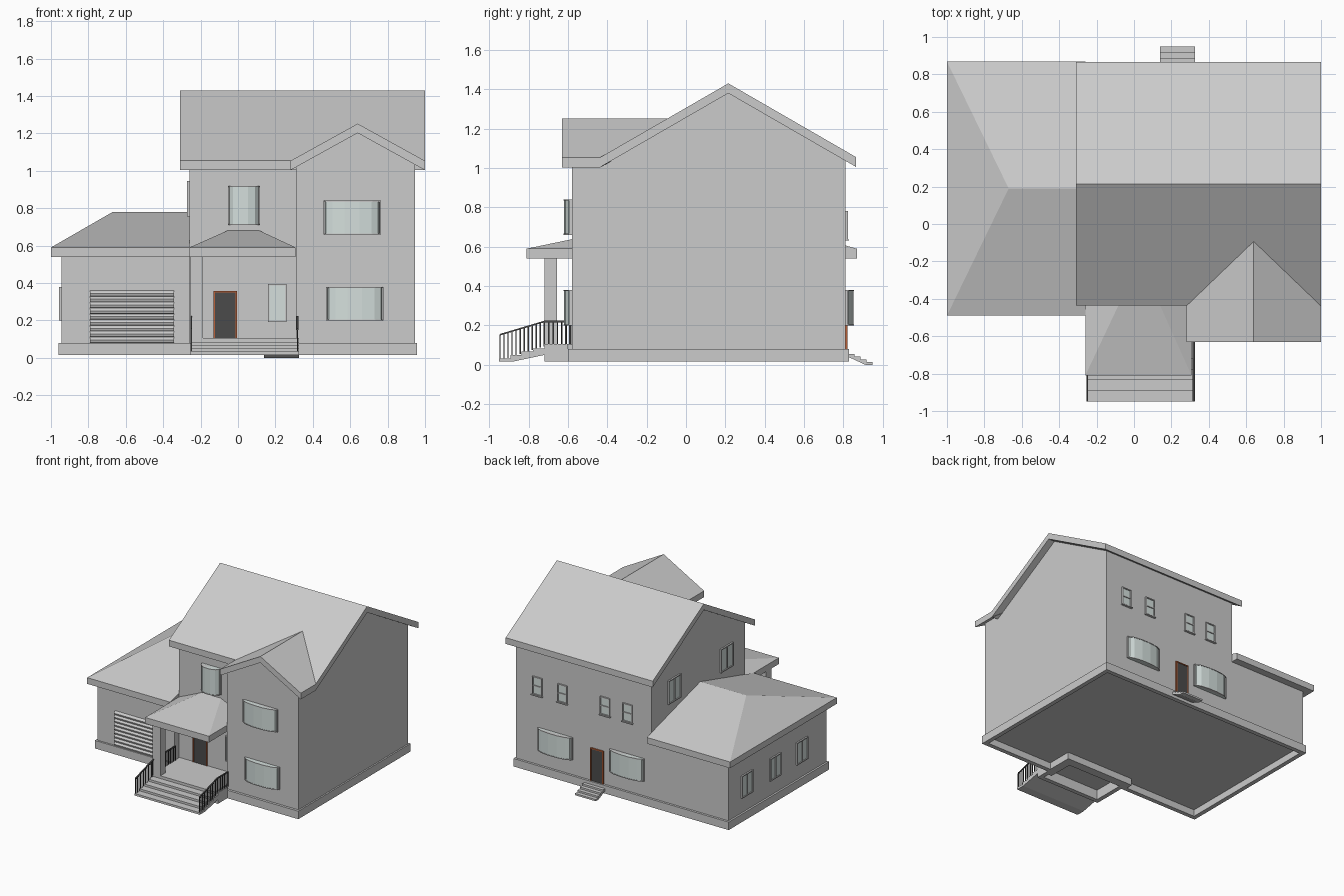
import bpy, bmesh, math
from mathutils import Matrix, Vector

if "Cube" in bpy.data.objects:
    bpy.data.objects.remove(bpy.data.objects["Cube"])

def material(name, rgb):
    m = bpy.data.materials.new(name)
    m.diffuse_color = (*rgb, 1)
    m.use_nodes = True
    m.node_tree.nodes["Principled BSDF"].inputs["Base Color"].default_value = m.diffuse_color
    return m

GLASS = material("glass", (0.66, 0.74, 0.72))
DARK = material("dark_panel", (0.07, 0.07, 0.07))
ORANGE = material("orange_trim", (0.5, 0.12, 0.04))
I = Matrix.Identity(4)

def finish(name, bm, mat=None, M=I):
    bmesh.ops.recalc_face_normals(bm, faces=bm.faces)
    me = bpy.data.meshes.new(name)
    bm.to_mesh(me)
    bm.free()
    me.transform(M)
    ob = bpy.data.objects.new(name, me)
    bpy.context.collection.objects.link(ob)
    if mat:
        me.materials.append(mat)
    return ob

def add_prism(bm, pts, axis, a, b):
    """Extrude a 2D outline along an axis from a to b."""
    put = {'x': lambda p, t: (t, p[0], p[1]), 'y': lambda p, t: (p[0], t, p[1]),
           'z': lambda p, t: (p[0], p[1], t)}[axis]
    lo = [bm.verts.new(put(p, a)) for p in pts]
    hi = [bm.verts.new(put(p, b)) for p in pts]
    n = len(pts)
    bottom = bm.faces.new(lo)
    bm.faces.new(hi)
    for i in range(n):
        j = (i + 1) % n
        bm.faces.new((lo[i], lo[j], hi[j], hi[i]))
    return bottom, hi

def prism(name, pts, axis, a, b, mat=None, M=I):
    bm = bmesh.new()
    add_prism(bm, pts, axis, a, b)
    return finish(name, bm, mat, M)

def rect(x0, x1, y0, y1):
    return [(x0, y0), (x1, y0), (x1, y1), (x0, y1)]

def boxes(name, items, mat=None, M=I):
    bm = bmesh.new()
    for x0, x1, y0, y1, z0, z1 in items:
        add_prism(bm, rect(x0, x1, y0, y1), 'z', z0, z1)
    return finish(name, bm, mat, M)

def hollow_base(name, pts, z0, z1, rim):
    """Plinth with a recessed underside."""
    bm = bmesh.new()
    bottom, _ = add_prism(bm, pts, 'z', z0, z1)
    bmesh.ops.recalc_face_normals(bm, faces=bm.faces)
    bmesh.ops.inset_region(bm, faces=[bottom], thickness=rim, use_even_offset=True)
    ring = list(bottom.verts)
    up = bmesh.ops.extrude_face_region(bm, geom=[bottom])
    if bottom.is_valid:
        bm.faces.remove(bottom)
    for v in [g for g in up['geom'] if isinstance(g, bmesh.types.BMVert)]:
        v.co.z = z1 - 0.01
    return finish(name, bm)

def hip_roof(name, x0, x1, y0, y1, ridge, z0=0.54, z1=0.59):
    """Fascia slab topped by slopes to a two-point ridge."""
    bm = bmesh.new()
    _, c = add_prism(bm, rect(x0, x1, y0, y1), 'z', z0, z1)
    bm.faces.remove(bm.faces.get(c))
    a, b = [bm.verts.new(p) for p in ridge]
    for f in ((c[0], c[1], b, a), (c[1], c[2], b), (c[2], c[3], a, b), (c[3], c[0], a)):
        bm.faces.new(f)
    return finish(name, bm)

def stairs(name, x0, x1, y0, zt, run, rise, n, under):
    pts, y, z = [(y0, zt)], y0, zt
    for i in range(n):
        z -= rise
        pts.append((y, z))
        y += run
        pts.append((y, z))
    pts += [(y, z - rise), (y - run * 1.2, z - rise), (y0, under)]
    prism(name, pts, 'x', x0, x1)

# Foundation and porch base
hollow_base("foundation", [(-.96, -.45), (-.245, -.45), (-.245, -.395), (.295, -.395),
            (.295, -.6), (.957, -.6), (.957, .828), (-.96, .828)], .016, .08, .035)
hollow_base("porch_base", [(-.255, -.72), (.325, -.72), (.325, -.6), (.295, -.6),
            (.295, -.395), (-.255, -.395)], .016, .105, .035)
boxes("porch_floor", [(-.255, .31, -.46, -.38, .08, .105)])
stairs("front_steps", -.255, .325, -.72, .1, -.0575, .0168, 4, .05)
stairs("back_steps", .14, .325, .825, .07, .031, .014, 4, .04)

# Walls
prism("main_walls", [(-.38, .08), (.81, .08), (.81, 1.037), (.215, 1.385), (-.38, 1.037)],
      'x', -.26, .945)
prism("front_wing_walls", [(.31, .08), (.945, .08), (.945, 1.034), (.64, 1.205), (.31, 1.02)],
      'y', -.58, -.38)
boxes("garage_walls", [(-.945, -.26, -.435, .81, .08, .56)])
boxes("porch_column", [(-.255, -.187, -.72, -.655, .105, .54)])

# Main gable roof
T = .05
prism("main_roof", [(-.435, 1.055), (.215, 1.43), (.865, 1.055), (.865, 1.055 - T),
      (.215, 1.43 - T), (-.435, 1.055 - T)], 'x', -.31, 1.0)

# Front cross gable, back end cut along the valleys
bm = bmesh.new()
_, back = add_prism(bm, [(.28, 1.053), (.64, 1.252), (1.0, 1.053), (1.0, 1.053 - T),
                    (.64, 1.252 - T), (.28, 1.053 - T)], 'y', -.63, 0)
for v in back:
    v.co.y = -.09 - .345 * abs(v.co.x - .64) / .36
finish("front_gable_roof", bm)

# Low hip roofs
hip_roof("garage_roof", -1, -.26, -.49, .868, [(-.67, .19, .78), (-.26, .19, .78)])
hip_roof("porch_roof", -.26, .308, -.81, -.38, [(-.057, -.38, .68), (.115, -.38, .68)])

# Placement of fittings: local wall plane y=0, outward is -y
def front(x, y, z): return Matrix.Translation((x, y, z))
def rear(x, z): return Matrix.Translation((x, .81, z)) @ Matrix.Rotation(math.pi, 4, 'Z')
def left(x, y, z): return Matrix.Translation((x, y, z)) @ Matrix.Rotation(-math.pi / 2, 4, 'Z')

def window(name, M, w, h, bar=None):
    a, b, f = w / 2, h / 2, .008
    parts = [(-a, -a + f, -.012, 0, -b, b), (a - f, a, -.012, 0, -b, b),
             (-a, a, -.012, 0, -b, -b + f), (-a, a, -.012, 0, b - f, b)]
    if bar == 'h':
        parts.append((-a, a, -.012, 0, -f / 2, f / 2))
        parts.append((-a - .006, a + .006, -.018, 0, -b - .006, -b))
    if bar == 'v':
        parts.append((-f / 2, f / 2, -.012, 0, -b, b))
    boxes(name + "_frame", parts, None, M)
    boxes(name + "_glass", [(-a + f, a - f, -.005, 0, -b + f, b - f)], GLASS, M)

def bow_window(name, M, w, h, d=.042):
    a, b = w / 2, h / 2
    def plan(s):
        return [(x * a * s, -y * d * s) for x, y in
                ((-1, 0), (-.95, .4), (-.72, .78), (-.27, 1), (.27, 1), (.72, .78), (.95, .4), (1, 0))]
    prism(name + "_glass", plan(.97), 'z', -b, b, GLASS, M)
    bm = bmesh.new()
    add_prism(bm, plan(1.02), 'z', -b, -b + .006)
    add_prism(bm, plan(1.02), 'z', b - .006, b)
    for x in (-1, 1):
        add_prism(bm, rect(x * a - .004, x * a + .004, -.012, 0), 'z', -b, b)
    finish(name + "_frame", bm, None, M)

def door(name, M, w, h):
    a, f = w / 2, .008
    boxes(name + "_panel", [(-a + f, a - f, -.006, 0, 0, h - f)], DARK, M)
    boxes(name + "_frame", [(-a, -a + f, -.01, 0, 0, h), (a - f, a, -.01, 0, 0, h),
                            (-a, a, -.01, 0, h - f, h)], ORANGE, M)

# Bow windows
bow_window("wing_upper_window", front(.61, -.58, .75), .3, .18)
bow_window("wing_lower_window", front(.625, -.58, .29), .3, .18)
bow_window("landing_window", front(.032, -.38, .815), .165, .21, .055)
for i, x in enumerate((.595, -.045)):
    bow_window(f"rear_bow_window_{i}", rear(x, .29), .3, .18)

# Flat windows
window("porch_window", front(.21, -.38, .293), .1, .205)
for i, x in enumerate((.755, .53, .15, -.05)):
    window(f"rear_sash_window_{i}", rear(x, .71), .085, .145, 'h')
for i, y in enumerate((.525, -.14)):
    window(f"gable_window_{i}", left(-.26, y, .85), .16, .19, 'v')
for i, y in enumerate((.58, .22, -.12)):
    window(f"garage_window_{i}", left(-.945, y, .29), .14, .18, 'v')

# Doors
door("front_door", front(-.068, -.38, .105), .125, .252)
door("rear_door", rear(.222, .08), .115, .265)

# Ribbed garage door
bm = bmesh.new()
h = .28 / 9
for i in range(9):
    z = .08 + i * h
    add_prism(bm, [(-.435, z), (-.445, z + .002), (-.45, z + h * .5), (-.445, z + h * .75),
                   (-.435, z + h)], 'x', -.79, -.342)
finish("garage_door", bm)

# Railings: sloping beside the steps, level on the porch
def railing(name, x, ya, za, yb, zb, drop_a, drop_b, n):
    bm = bmesh.new()
    r = .003
    add_prism(bm, [(ya, za - .008), (yb, zb - .008), (yb, zb), (ya, za)], 'x', x - .005, x + .005)
    for i in range(n + 1):
        t = i / n
        y, z = ya + (yb - ya) * t, za + (zb - za) * t
        add_prism(bm, rect(x - r, x + r, y - r, y + r), 'z', z - (drop_a + (drop_b - drop_a) * t), z - .004)
    finish(name, bm, DARK)

for side, x in (("left", -.25), ("right", .319)):
    railing(side + "_step_railing", x, -.945, .157, -.72, .224, .135, .13, 11)
railing("right_porch_railing", .319, -.72, .224, -.585, .224, .12, .12, 6)
railing("left_porch_railing", -.25, -.655, .224, -.44, .224, .12, .12, 10)
